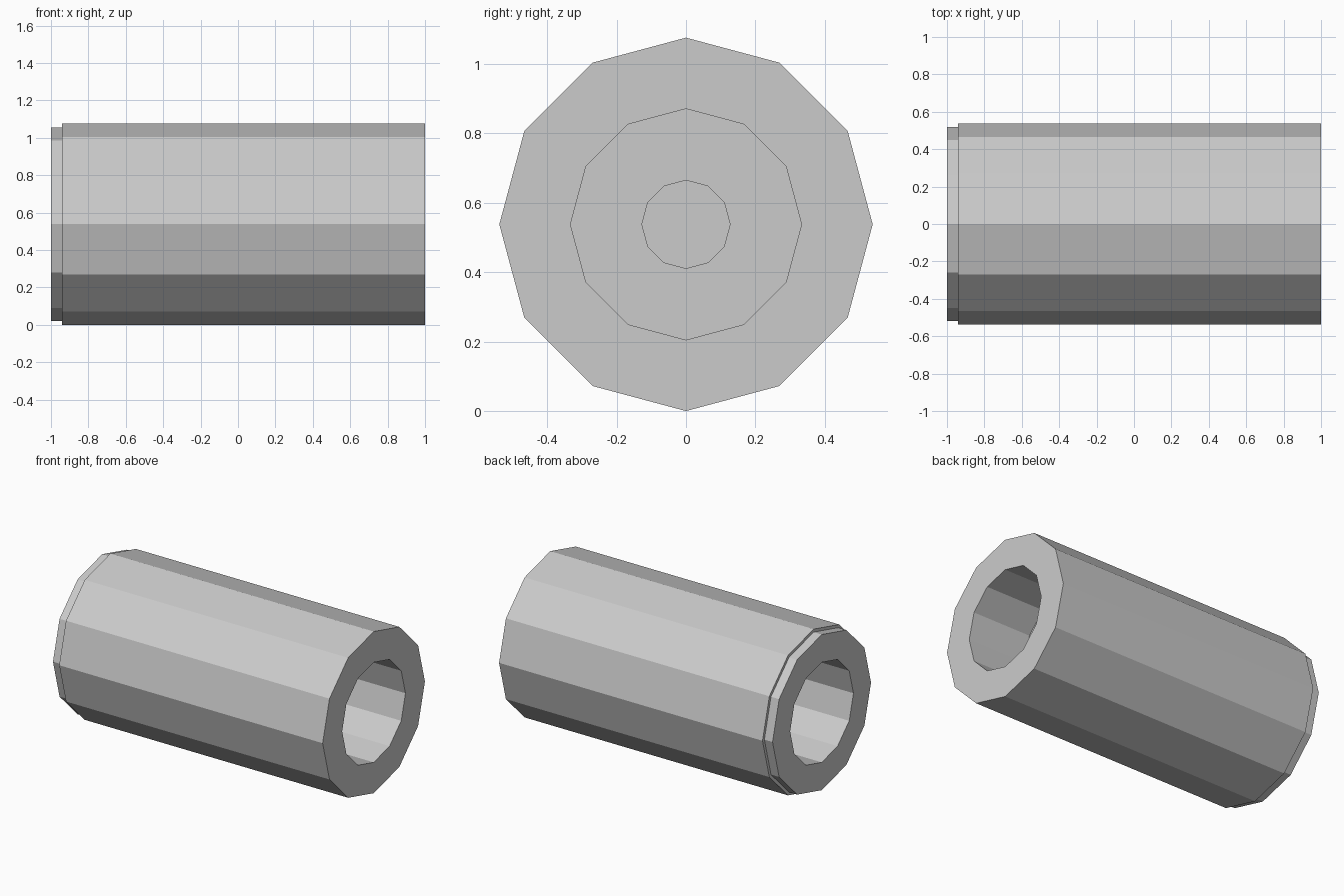
import bpy, bmesh, math
from mathutils import Vector, Matrix

if "Cube" in bpy.data.objects:
    bpy.data.objects.remove(bpy.data.objects["Cube"])

SIDES = 12
AXIS_Z = 0.538


def lathe_x(name, profile):
    """Revolve (x, radius) points around the horizontal axis."""
    bm = bmesh.new()
    verts = [bm.verts.new((x, 0, r)) for x, r in profile]
    edges = [bm.edges.new(pair) for pair in zip(verts, verts[1:])]
    bmesh.ops.spin(bm, geom=verts + edges, cent=(0, 0, 0), axis=(1, 0, 0),
                   angle=math.tau, steps=SIDES)
    bmesh.ops.remove_doubles(bm, verts=bm.verts[:], dist=1e-4)
    # Merge the triangle fans at the axis into single flat faces
    bmesh.ops.dissolve_verts(
        bm, verts=[v for v in bm.verts if math.hypot(v.co.y, v.co.z) < 1e-4])
    bmesh.ops.recalc_face_normals(bm, faces=bm.faces[:])
    mesh = bpy.data.meshes.new(name)
    bm.to_mesh(mesh)
    bm.free()
    obj = bpy.data.objects.new(name, mesh)
    obj.location.z = AXIS_Z
    bpy.context.collection.objects.link(obj)
    return obj


# Thick tube with a stepped lip on the left, a socket in each end,
# and a small central recess in each socket floor
lathe_x("socketed_sleeve", [
    (0.52, 0.0), (0.52, 0.127), (0.57, 0.127), (0.57, 0.333),
    (1.0, 0.333), (1.0, 0.538), (-0.94, 0.538), (-0.94, 0.518),
    (-1.0, 0.518), (-1.0, 0.333), (-0.57, 0.333), (-0.57, 0.127),
    (-0.52, 0.127), (-0.52, 0.0),
])
